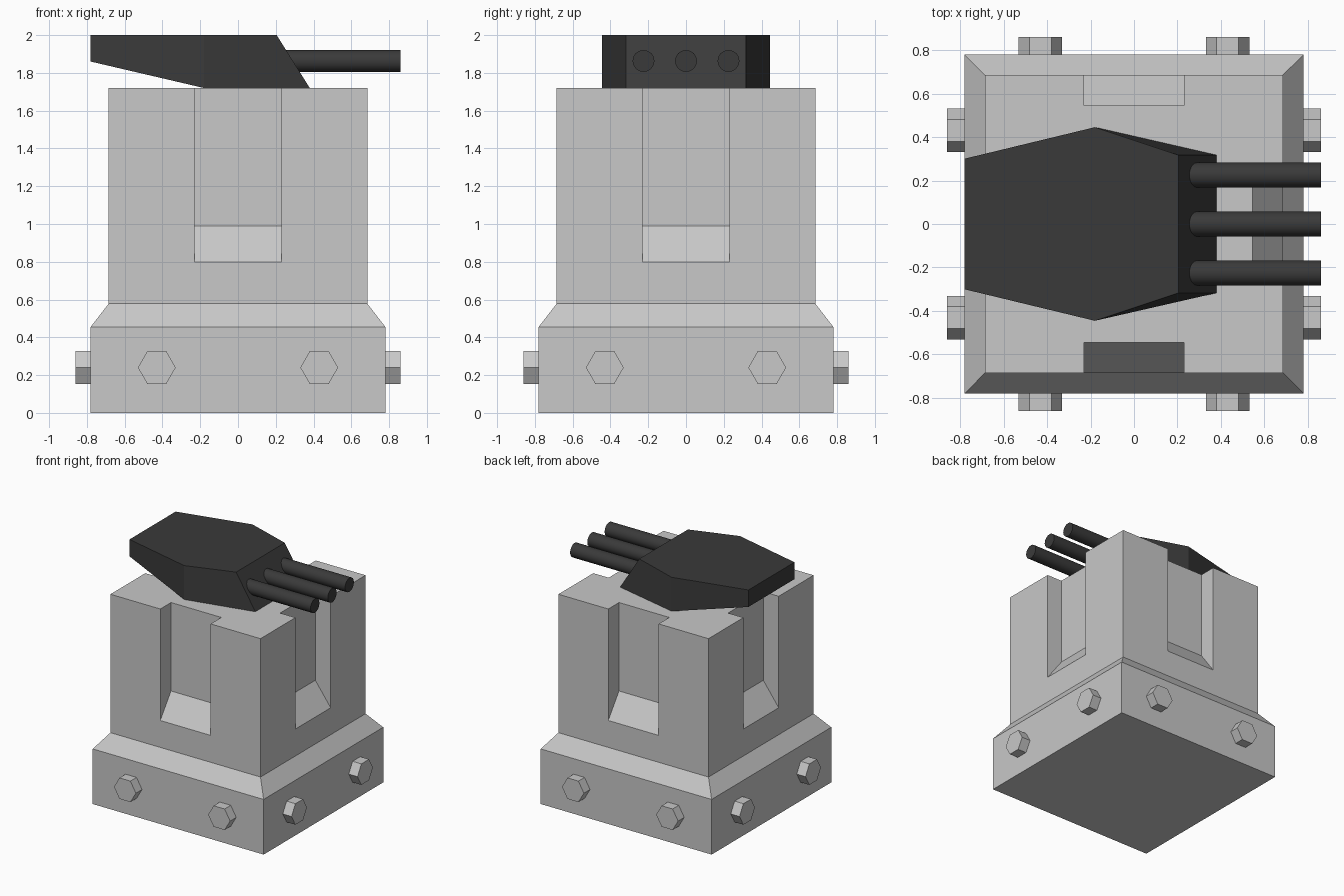
import bpy, bmesh, math
from mathutils import Matrix, Vector

if "Cube" in bpy.data.objects:
    bpy.data.objects.remove(bpy.data.objects["Cube"])


def material(name, c):
    m = bpy.data.materials.new(name)
    m.diffuse_color = (c, c, c, 1)
    m.use_nodes = True
    m.node_tree.nodes["Principled BSDF"].inputs["Base Color"].default_value = m.diffuse_color
    return m


grey = material("light grey", 0.58)
dark = material("dark grey", 0.042)


def finish(name, bm, mat):
    bmesh.ops.recalc_face_normals(bm, faces=bm.faces)
    me = bpy.data.meshes.new(name)
    bm.to_mesh(me)
    bm.free()
    me.materials.append(mat)
    ob = bpy.data.objects.new(name, me)
    bpy.context.collection.objects.link(ob)
    return ob


def loft(bm, rings):
    """Skin matching rings of points and cap both ends."""
    vs = [[bm.verts.new(p) for p in ring] for ring in rings]
    n = len(vs[0])
    for a, b in zip(vs, vs[1:]):
        for i in range(n):
            j = (i + 1) % n
            bm.faces.new((a[i], a[j], b[j], b[i]))
    bm.faces.new(vs[0])
    bm.faces.new(vs[-1])


def cylinder(name, mat, sides, radius, start, end, spin=0):
    bm = bmesh.new()
    start, end = Vector(start), Vector(end)
    axis = end - start
    rot = axis.to_track_quat('Z', 'Y').to_matrix().to_4x4()
    mtx = Matrix.Translation((start + end) / 2) @ rot @ Matrix.Rotation(spin, 4, 'Z')
    bmesh.ops.create_cone(bm, cap_ends=True, segments=sides, radius1=radius,
                          radius2=radius, depth=axis.length, matrix=mtx)
    return finish(name, bm, mat)


# Pedestal: square plinth, sloped shoulder and tower
bm = bmesh.new()
loft(bm, [[(x * h, y * h, z) for x, y in ((-1, -1), (1, -1), (1, 1), (-1, 1))]
          for h, z in ((0.78, 0), (0.78, 0.455), (0.685, 0.578), (0.685, 1.72))])
pedestal = finish("pedestal", bm, grey)

# Slot with sloped floor cut into each tower face
bm = bmesh.new()
profile = [(-0.75, 0.712), (-0.545, 0.99), (-0.545, 1.9), (-0.75, 1.9)]
for k in range(4):
    turn = Matrix.Rotation(k * math.pi / 2, 3, 'Z')
    loft(bm, [[turn @ Vector((x, y, z)) for y, z in profile] for x in (-0.23, 0.23)])
cutter = finish("slot_cutter", bm, grey)
cutter.hide_render = True
mod = pedestal.modifiers.new("slots", 'BOOLEAN')
mod.operation, mod.solver, mod.object = 'DIFFERENCE', 'EXACT', cutter
bpy.context.view_layer.objects.active = pedestal
bpy.ops.object.modifier_apply(modifier=mod.name)
bpy.data.objects.remove(cutter)

# Hexagonal bolts, two on each plinth side
for k in range(4):
    turn = Matrix.Rotation(k * math.pi / 2, 3, 'Z')
    for x in (-0.43, 0.43):
        bolt = cylinder("bolt", grey, 6, 0.1, (x, -0.86, 0.24), (x, -0.74, 0.24), math.pi / 6)
        # point the hexagon corners sideways
        me = bolt.data
        if max(v.co.z for v in me.vertices) > 0.33:
            c = Vector((x, 0, 0.24))
            me.transform(Matrix.Translation(c) @ Matrix.Rotation(math.pi / 6, 4, 'Y')
                         @ Matrix.Translation(-c))
        me.transform(turn.to_4x4())

# Turret: left-to-right sections, tapered stern and raked front
bm = bmesh.new()
sections = [  # x bottom, x top, half width, z bottom
    (-0.78, -0.78, 0.30, 1.86), (-0.18, -0.18, 0.445, 1.72), (0.38, 0.205, 0.317, 1.72)]
loft(bm, [[(xb, -w, zb), (xb, w, zb), (xt, w, 2), (xt, -w, 2)]
          for xb, xt, w, zb in sections])
finish("turret", bm, dark)

# Three gun barrels
for y in (-0.225, 0, 0.225):
    barrel = cylinder("gun_barrel", dark, 16, 0.058, (0.18, y, 1.863), (0.86, y, 1.863))
    bpy.ops.object.select_all(action='DESELECT')
    barrel.select_set(True)
    bpy.context.view_layer.objects.active = barrel
    bpy.ops.object.shade_smooth_by_angle(angle=math.radians(40))
